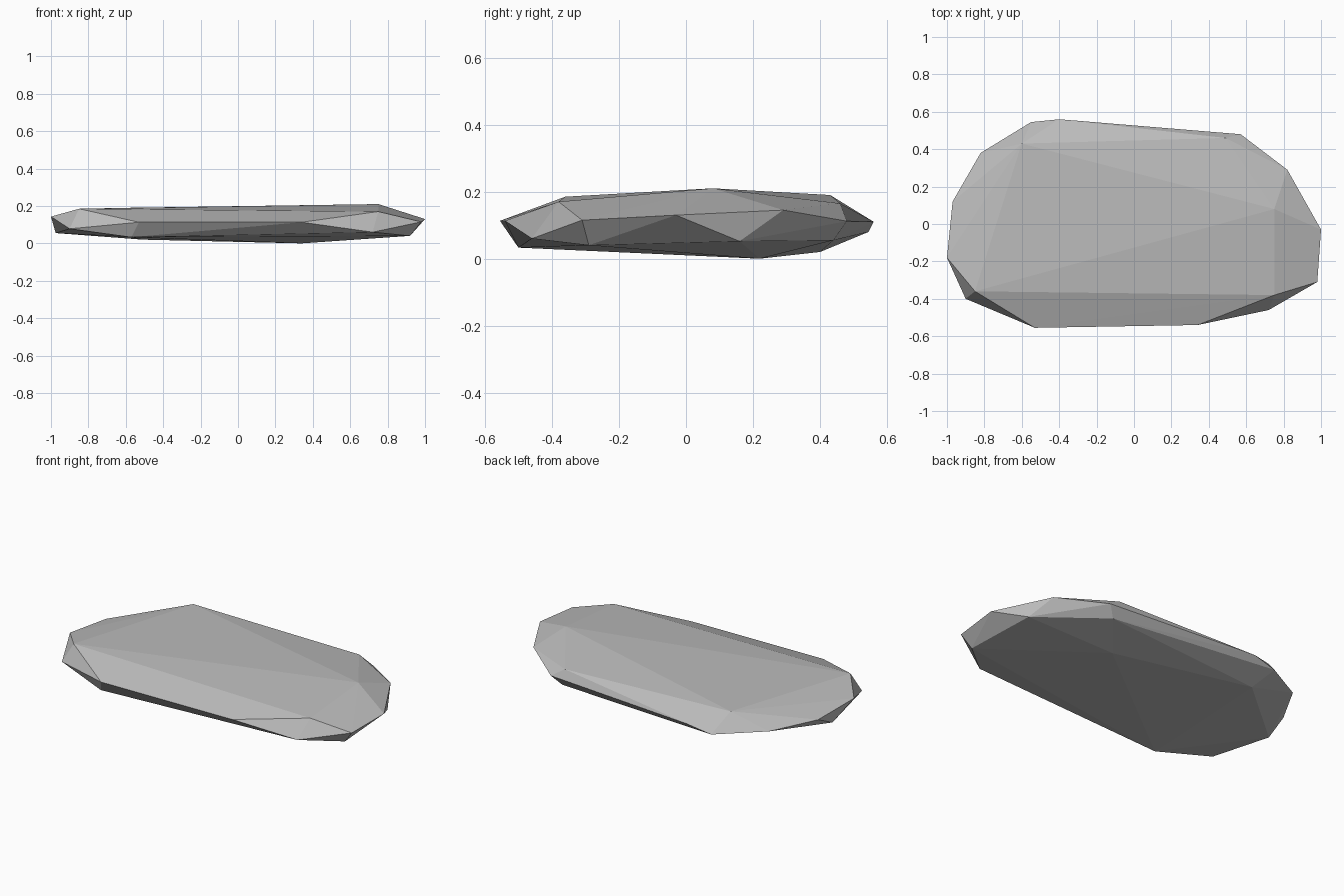
import bpy, bmesh

# Flat faceted stone: convex hull of its corner points
CROWN = [(-0.85, -0.36, 0.185), (0.75, -0.38, 0.17), (0.75, 0.08, 0.21),
         (0.49, 0.46, 0.165), (-0.60, 0.43, 0.19)]
RIM = [(-1.0, -0.18, 0.143), (-0.97, 0.12, 0.12), (-0.82, 0.38, 0.108),
       (-0.55, 0.545, 0.08), (-0.40, 0.56, 0.11), (0.57, 0.48, 0.112),
       (0.82, 0.29, 0.145), (1.0, -0.03, 0.13), (0.98, -0.31, 0.115),
       (0.72, -0.46, 0.06), (0.34, -0.54, 0.113), (-0.53, -0.555, 0.113),
       (-0.90, -0.40, 0.078)]
BASE = [(-0.975, -0.01, 0.055), (-0.57, -0.50, 0.033), (0.92, -0.29, 0.04),
        (0.89, 0.16, 0.052), (0.52, 0.44, 0.055), (0.34, 0.22, 0.0),
        (-0.51, 0.40, 0.02)]

bm = bmesh.new()
for p in CROWN + RIM + BASE:
    bm.verts.new(p)
hull = bmesh.ops.convex_hull(bm, input=bm.verts[:])
loose = [v for v in bm.verts if not v.link_faces]
bmesh.ops.delete(bm, geom=loose, context='VERTS')
bmesh.ops.recalc_face_normals(bm, faces=bm.faces[:])

mesh = bpy.data.meshes.new("flat_stone")
bm.to_mesh(mesh)
bm.free()
stone = bpy.data.objects.new("flat_stone", mesh)
bpy.context.collection.objects.link(stone)

# Plain grey stone colour
grey = bpy.data.materials.new("stone_grey")
grey.diffuse_color = (0.5, 0.5, 0.5, 1.0)
mesh.materials.append(grey)
